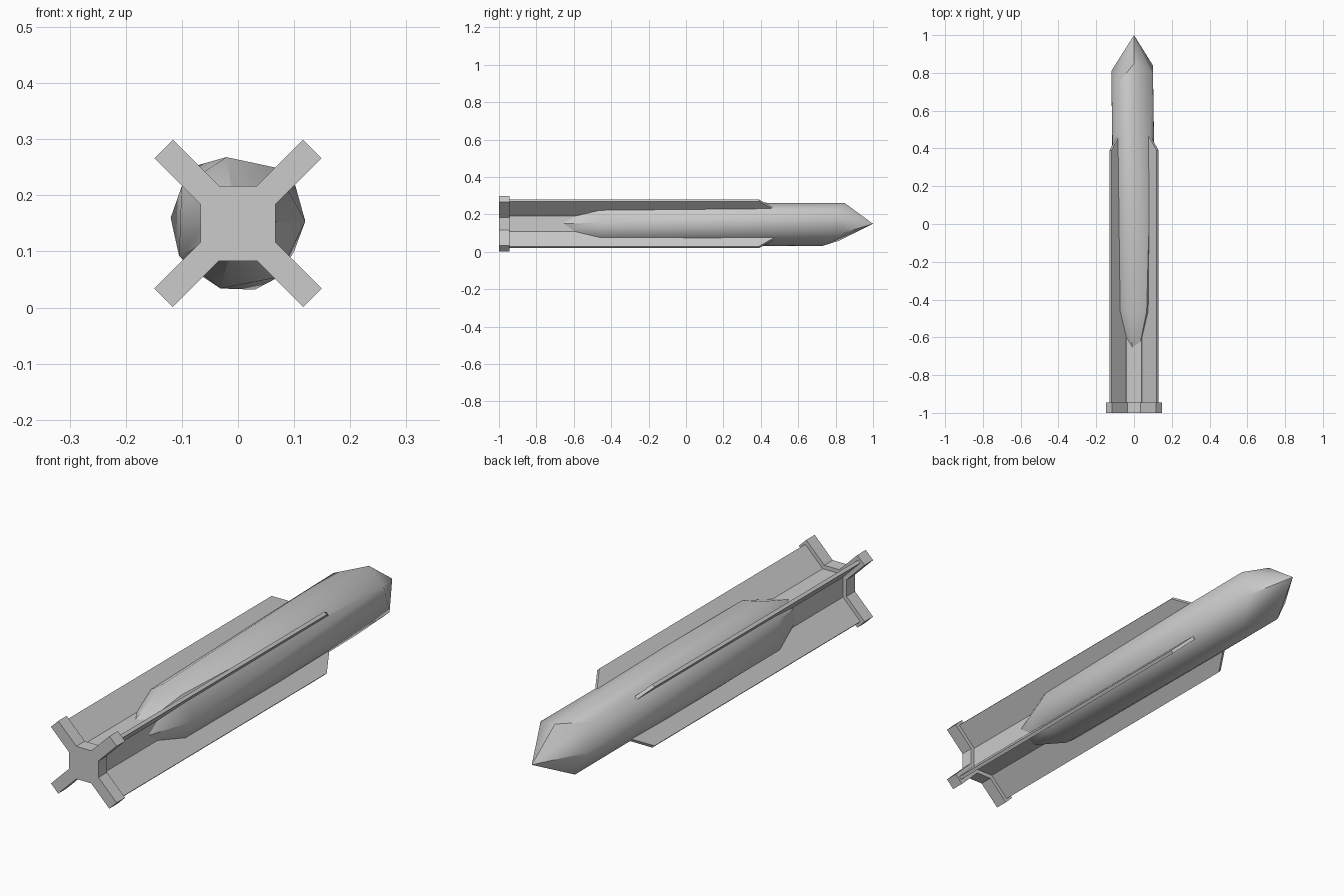
import bpy, bmesh, math
from mathutils import Vector, Matrix

if "Cube" in bpy.data.objects:
    bpy.data.objects.remove(bpy.data.objects["Cube"])

CZ = 0.15  # height of the long axis


def make_object(name, bm):
    bmesh.ops.recalc_face_normals(bm, faces=bm.faces)
    me = bpy.data.meshes.new(name)
    bm.to_mesh(me)
    bm.free()
    ob = bpy.data.objects.new(name, me)
    bpy.context.collection.objects.link(ob)
    return ob


def prism(name, points, depth):
    """Extrude a closed 3D outline along a vector."""
    bm = bmesh.new()
    face = bm.faces.new([bm.verts.new(p) for p in points])
    ext = bmesh.ops.extrude_face_region(bm, geom=[face])
    moved = [g for g in ext["geom"] if isinstance(g, bmesh.types.BMVert)]
    bmesh.ops.translate(bm, verts=moved, vec=depth)
    return make_object(name, bm)


def four_way(quarter):
    """Repeat a quarter outline (x, z) around the long axis."""
    out = []
    for k in range(4):
        c, s = round(math.cos(k * math.pi / 2)), round(math.sin(k * math.pi / 2))
        out += [(x * c - z * s, x * s + z * c) for x, z in quarter]
    return out


def along_y(outline, y):
    return [(x, y, z + CZ) for x, z in outline]


# Cross-shaped end plate
plate = four_way([(0.067, 0.034), (0.149, 0.116), (0.116, 0.149), (0.034, 0.067)])
prism("end_plate", along_y(plate, -1.0), Vector((0, 0.055, 0)))

# Chamfered square shaft between plate and body
shaft = four_way([(0.051, 0.041), (0.041, 0.051)])
prism("shaft", along_y(shaft, -0.95), Vector((0, 0.5, 0)))

# Four thin diagonal fins
R, H = 0.177, 0.007
fin = [(0, -0.95), (R, -0.95), (R, 0.39), (0.113, 0.47), (0, 0.47)]
for k in range(4):
    ob = prism("fin_%d" % (k + 1), [(r, y, -H) for r, y in fin], Vector((0, 0, 2 * H)))
    ob.data.transform(Matrix.Translation((0, 0, CZ))
                      @ Matrix.Rotation(math.radians(45 + 90 * k), 4, "Y"))

# Irregular seven-sided body with slanted nose facets
nose = [(0.10, 0.84, -0.05), (0.10, 0.80, 0.075), (0.0, 0.85, 0.11),
        (-0.085, 0.74, 0.10), (-0.12, 0.81, 0.01), (-0.07, 0.82, -0.09),
        (0.03, 0.73, -0.118)]
angles = [2, 56, 100, 147, 209, 255, 307]


def ring(radius, y):
    return [(radius * math.cos(math.radians(a)), y, radius * math.sin(math.radians(a)))
            for a in angles]


bm = bmesh.new()
loops = [[bm.verts.new((x, y, z + CZ)) for x, y, z in pts]
         for pts in (ring(0.045, -0.67), ring(0.12, -0.46), nose)]
n = len(angles)
for a, b in zip(loops, loops[1:]):
    for i in range(n):
        j = (i + 1) % n
        bm.faces.new((a[i], a[j], b[j]))
        bm.faces.new((a[i], b[j], b[i]))
tip = bm.verts.new((0, 1, CZ))
for i in range(n):
    bm.faces.new((loops[-1][i], loops[-1][(i + 1) % n], tip))
bm.faces.new(loops[0])
body = make_object("body", bm)

# Smooth the long facets, keep the hard corners
bpy.ops.object.select_all(action="DESELECT")
body.select_set(True)
bpy.context.view_layer.objects.active = body
bpy.ops.object.shade_smooth_by_angle(angle=math.radians(40))
